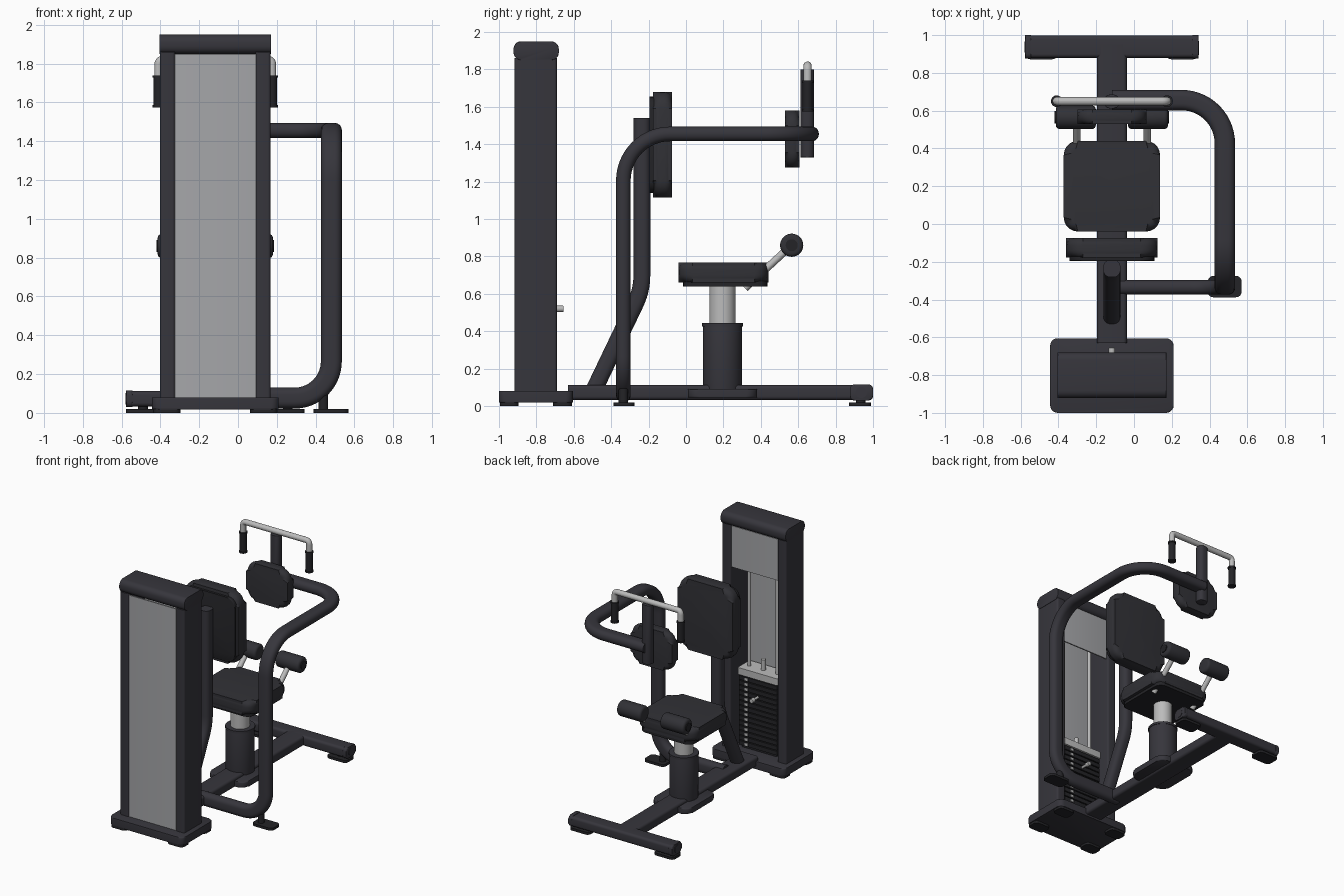
import bpy, bmesh, math
from mathutils import Vector, Matrix

if "Cube" in bpy.data.objects:
    bpy.data.objects.remove(bpy.data.objects["Cube"])

CX = -0.117  # centre line of the machine


def material(name, rgb):
    m = bpy.data.materials.new(name)
    m.diffuse_color = (*rgb, 1)
    m.use_nodes = True
    m.node_tree.nodes["Principled BSDF"].inputs["Base Color"].default_value = m.diffuse_color
    return m


FRAME = material("charcoal_frame", (0.037, 0.036, 0.045))
PAD = material("dark_upholstery", (0.031, 0.031, 0.037))
RUBBER = material("black_rubber", (0.017, 0.017, 0.020))
PANEL = material("grey_panel", (0.38, 0.385, 0.40))
METAL = material("light_metal", (0.50, 0.50, 0.50))


def finish(name, bm, mat, matrix=None):
    if matrix:
        bm.transform(matrix)
    bmesh.ops.recalc_face_normals(bm, faces=bm.faces)
    me = bpy.data.meshes.new(name)
    bm.to_mesh(me)
    bm.free()
    me.materials.append(mat)
    for p in me.polygons:
        p.use_smooth = True
    me.set_sharp_from_angle(angle=math.radians(35))
    ob = bpy.data.objects.new(name, me)
    bpy.context.collection.objects.link(ob)
    return ob


def rounded_rect(w, h, r, n=5):
    r = max(min(r, w / 2 - 1e-4, h / 2 - 1e-4), 1e-4)
    out = []
    for k, (sx, sy) in enumerate([(1, 1), (-1, 1), (-1, -1), (1, -1)]):
        for i in range(n + 1):
            a = (k + i / n) * math.pi / 2
            out.append((sx * (w / 2 - r) + r * math.cos(a), sy * (h / 2 - r) + r * math.sin(a)))
    return out


def slab(name, x, y, z, mat, axis="z", corner=0.01, edge=0.0, seg=3):
    """Rounded slab filling three (low, high) ranges; its outline lies across the axis."""
    size = Vector((x[1] - x[0], y[1] - y[0], z[1] - z[0]))
    mid = Vector((sum(x) / 2, sum(y) / 2, sum(z) / 2))
    rot = {"z": Matrix(), "y": Matrix(((1, 0, 0, 0), (0, 0, -1, 0), (0, 1, 0, 0), (0, 0, 0, 1))),
           "x": Matrix(((0, 0, 1, 0), (1, 0, 0, 0), (0, 1, 0, 0), (0, 0, 0, 1)))}[axis]
    w, h, d = {"z": (size.x, size.y, size.z), "y": (size.x, size.z, size.y),
               "x": (size.y, size.z, size.x)}[axis]
    bm = bmesh.new()
    ring = rounded_rect(w, h, corner)
    lo = [bm.verts.new((a, b, -d / 2)) for a, b in ring]
    hi = [bm.verts.new((a, b, d / 2)) for a, b in ring]
    caps = [bm.faces.new(lo[::-1]), bm.faces.new(hi)]
    for i in range(len(ring)):
        j = (i + 1) % len(ring)
        bm.faces.new((lo[i], lo[j], hi[j], hi[i]))
    if edge:
        rim = [e for f in caps for e in f.edges]
        bmesh.ops.bevel(bm, geom=rim, offset=edge, segments=seg, profile=0.5, affect="EDGES")
    return finish(name, bm, mat, Matrix.Translation(mid) @ rot)


def rod(name, p0, p1, r, mat, edge=0.0, n=28):
    p0, p1 = Vector(p0), Vector(p1)
    d = p1 - p0
    bm = bmesh.new()
    bmesh.ops.create_cone(bm, cap_ends=True, segments=n, radius1=r, radius2=r, depth=d.length)
    if edge:
        rim = [e for f in bm.faces if len(f.verts) > 4 for e in f.edges]
        bmesh.ops.bevel(bm, geom=rim, offset=edge, segments=4, profile=0.5, affect="EDGES")
    turn = d.to_track_quat("Z", "Y").to_matrix().to_4x4()
    return finish(name, bm, mat, Matrix.Translation((p0 + p1) / 2) @ turn)


def fillet(pts, radii, n=10):
    """Polyline with each inner corner replaced by an arc."""
    pts = [Vector(p) for p in pts]
    out = [pts[0]]
    for a, b, c, r in zip(pts, pts[1:], pts[2:], radii):
        u, v = (a - b).normalized(), (c - b).normalized()
        half = u.angle(v) / 2
        centre = b + (u + v).normalized() * r / math.sin(half)
        s = b + u * r / math.tan(half) - centre
        e = b + v * r / math.tan(half) - centre
        total = s.angle(e)
        for i in range(n + 1):
            t = i / n
            out.append(centre + (s * math.sin((1 - t) * total) + e * math.sin(t * total)) / math.sin(total))
    return out + [pts[-1]]


def tube(name, path, w, h, r, normal, mat):
    """Sweep a rounded rectangle, h measured along the transported normal."""
    bm = bmesh.new()
    ring = rounded_rect(w, h, r)
    normal, last, rings = Vector(normal), None, []
    for i, p in enumerate(path):
        t = (path[min(i + 1, len(path) - 1)] - path[max(i - 1, 0)]).normalized()
        if last:
            normal = last.rotation_difference(t) @ normal
        normal = (normal - t * normal.dot(t)).normalized()
        side, last = normal.cross(t), t
        rings.append([bm.verts.new(p + side * a + normal * b) for a, b in ring])
    for A, B in zip(rings, rings[1:]):
        for i in range(len(ring)):
            j = (i + 1) % len(ring)
            bm.faces.new((A[i], A[j], B[j], B[i]))
    bm.faces.new(rings[0][::-1])
    bm.faces.new(rings[-1])
    return finish(name, bm, mat)


def around(c, half):
    return (c - half, c + half)


# Weight tower: base, columns, cap and panels
slab("tower_base", around(CX, 0.327), (-1.0, -0.605), (0.018, 0.08), FRAME, corner=0.04, edge=0.008)
for s in (-1, 1):
    slab("tower_column", around(CX + s * 0.246, 0.039), (-0.918, -0.69), (0.08, 1.86), FRAME, corner=0.015)
    for y in (-0.945, -0.66):
        slab("tower_foot", around(CX + s * 0.25, 0.07), around(y, 0.05), (0, 0.02), RUBBER, corner=0.03)
slab("tower_cap", around(CX, 0.288), (-0.922, -0.68), (1.85, 1.95), FRAME, axis="x", corner=0.04, edge=0.004)
slab("front_panel", around(CX, 0.209), (-0.913, -0.903), (0.08, 1.85), PANEL, corner=0.001)
slab("upper_back_panel", around(CX, 0.209), (-0.715, -0.705), (1.52, 1.85), PANEL, corner=0.001)

# Weight stack with guide rods, labels and selector pin
for i in range(14):
    z = 0.10 + i * 0.04
    slab("weight_plate", around(CX, 0.17), (-0.88, -0.74), (z, z + 0.032), RUBBER, corner=0.006)
    slab("weight_label", around(CX + 0.10, 0.014), (-0.741, -0.736), (z + 0.006, z + 0.026), METAL, corner=0.002)
slab("stack_core", around(CX, 0.155), (-0.87, -0.755), (0.08, 0.66), RUBBER)
slab("stack_top_plate", around(CX, 0.175), (-0.885, -0.735), (0.66, 0.715), METAL, corner=0.006)
for s in (-1, 1):
    rod("guide_rod", (CX + s * 0.125, -0.81, 0.70), (CX + s * 0.125, -0.81, 1.86), 0.013, METAL, n=16)
rod("selector_stem", (CX, -0.81, 0.70), (CX, -0.81, 0.80), 0.018, METAL, n=16)
rod("selector_pin", (CX, -0.75, 0.52), (CX, -0.68, 0.52), 0.010, METAL, n=16)
rod("selector_knob", (CX, -0.69, 0.52), (CX, -0.655, 0.52), 0.017, METAL, edge=0.003, n=16)

# Floor frame
slab("floor_rail", around(CX, 0.079), (-0.63, 0.95), (0.033, 0.113), FRAME, axis="y", corner=0.02)
slab("rear_crossbar", around(CX, 0.43), (0.88, 0.998), (0.033, 0.113), FRAME, axis="x", corner=0.02)
for s in (-1, 1):
    slab("crossbar_cap", around(CX + s * 0.443, 0.016), (0.876, 1.0), (0.03, 0.116), FRAME,
         axis="x", corner=0.025, edge=0.008)
    rod("cap_disc", (CX + s * 0.45, 0.937, 0.073), (CX + s * 0.462, 0.937, 0.073), 0.03, FRAME)
    slab("crossbar_foot", around(CX + s * 0.373, 0.088), (0.872, 0.99), (0, 0.02), RUBBER, corner=0.03)
    rod("foot_stem", (CX + s * 0.373, 0.935, 0.01), (CX + s * 0.373, 0.935, 0.05), 0.025, RUBBER)

# Seat column and seat
slab("column_flange", around(CX, 0.165), (0.01, 0.38), (0.045, 0.09), FRAME, corner=0.06, edge=0.008)
rod("column_sleeve", (CX, 0.195, 0.08), (CX, 0.195, 0.44), 0.105, FRAME, edge=0.006, n=40)
rod("sleeve_collar", (CX, 0.195, 0.425), (CX, 0.195, 0.443), 0.109, FRAME, n=40)
rod("seat_post", (CX, 0.195, 0.43), (CX, 0.195, 0.65), 0.07, METAL, n=36)
slab("seat_plate", around(CX, 0.23), (-0.015, 0.435), (0.64, 0.67), RUBBER, corner=0.06)
slab("seat_cushion", around(CX, 0.255), (-0.04, 0.44), (0.662, 0.768), PAD, corner=0.075, edge=0.04, seg=5)

# Leg rollers on slanted arms
for s in (-1, 1):
    x = CX + s * 0.187
    rod("roller_arm", (x, 0.315, 0.63), (x, 0.565, 0.86), 0.02, METAL, n=16)
    a, b = CX + s * 0.085, CX + s * 0.297
    rod("leg_roller", (a, 0.565, 0.86), (b, 0.565, 0.86), 0.062, PAD, edge=0.02, n=32)
    rod("roller_end_cap", (b - s * 0.01, 0.565, 0.86), (b + s * 0.006, 0.565, 0.86), 0.032, RUBBER)

# Back post and back pad
post = fillet([(CX, -0.49, 0.09), (CX, -0.236, 0.62), (CX, -0.236, 1.54)], [0.35])
tube("back_post", post, 0.09, 0.09, 0.035, (0, 1, 0), FRAME)
slab("back_pad_plate", around(CX, 0.225), (-0.195, -0.155), (1.14, 1.655), RUBBER, axis="y", corner=0.07, edge=0.006)
slab("back_pad", around(CX, 0.242), (-0.177, -0.074), (1.115, 1.68), PAD, axis="y", corner=0.09, edge=0.04, seg=5)

# Swept side arm from the floor rail round to the chest pad
arm = fillet([(CX, -0.335, 0.076), (0.481, -0.335, 0.076), (0.481, -0.335, 1.455),
              (0.481, 0.656, 1.455), (CX, 0.656, 1.455)], [0.19, 0.25, 0.23], 14)
tube("side_arm", arm, 0.108, 0.078, 0.036, (0, 1, 0), FRAME)
slab("side_arm_foot", (0.39, 0.57), (-0.388, -0.275), (0, 0.02), RUBBER, corner=0.03)
rod("side_arm_foot_stem", (0.44, -0.335, 0.01), (0.44, -0.335, 0.11), 0.025, RUBBER)

# Chest pad and its upright
slab("chest_pad", around(CX, 0.183), (0.53, 0.606), (1.275, 1.58), PAD, axis="y", corner=0.08, edge=0.034, seg=5)
slab("chest_upright", around(CX, 0.04), (0.612, 0.685), (1.33, 1.80), FRAME, corner=0.03, edge=0.004)

# Overhead bar with hanging grips
H, HY = 0.292, 0.65
bar = fillet([(CX - H, HY, 1.60), (CX - H, HY, 1.82), (CX + H, HY, 1.82), (CX + H, HY, 1.60)], [0.025, 0.025], 6)
tube("overhead_bar", bar, 0.044, 0.044, 0.022, (0, 1, 0), METAL)
for s in (-1, 1):
    x = CX + s * H
    rod("hand_grip", (x, HY, 1.575), (x, HY, 1.74), 0.026, RUBBER, n=20)
    for z in (1.575, 1.728):
        rod("grip_flange", (x, HY, z), (x, HY, z + 0.012), 0.031, RUBBER, n=20)
